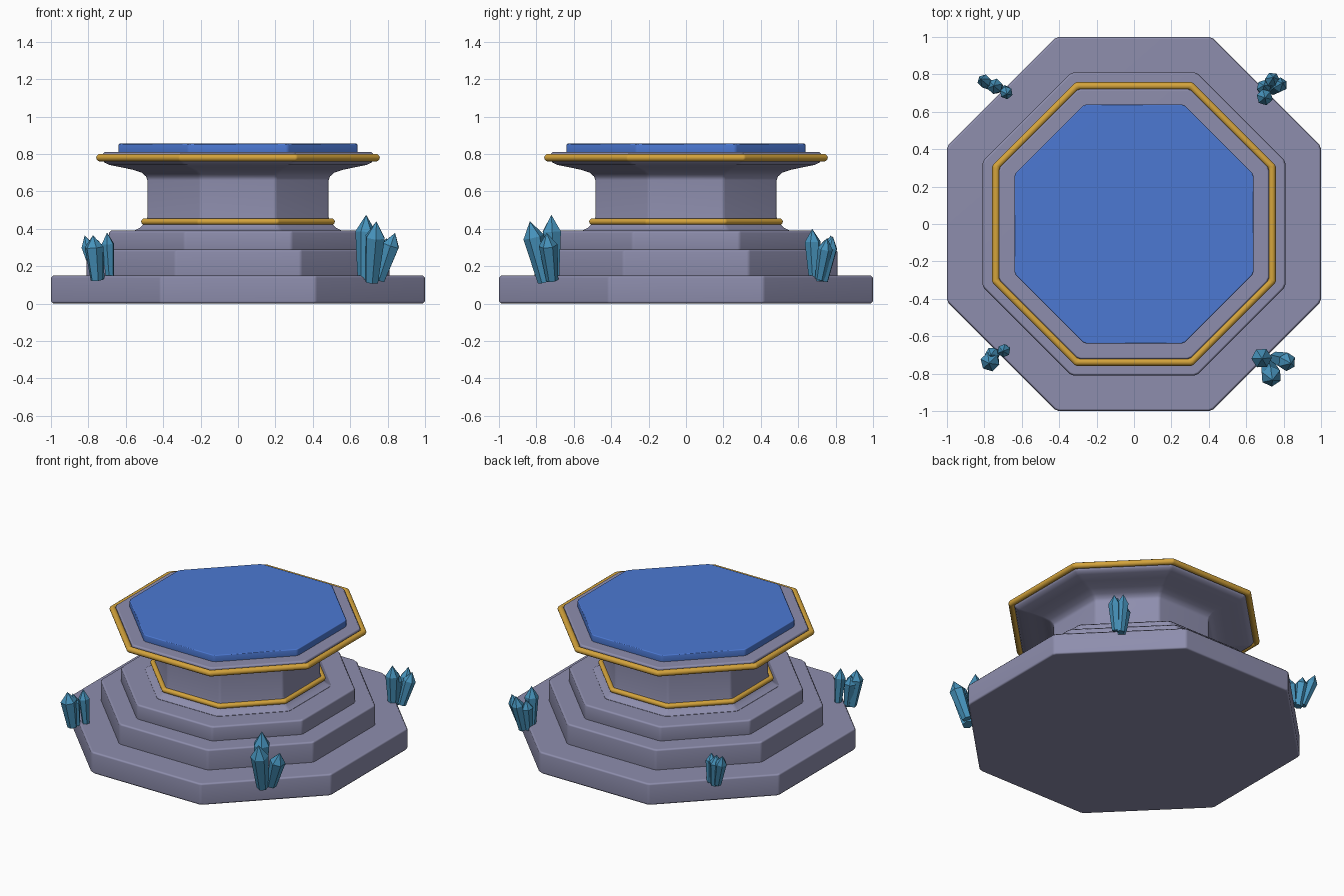
import bpy, bmesh, math
from mathutils import Vector

if "Cube" in bpy.data.objects:
    bpy.data.objects.remove(bpy.data.objects["Cube"])


def material(name, rgb):
    m = bpy.data.materials.new(name)
    m.diffuse_color = (*rgb, 1)
    m.use_nodes = True
    m.node_tree.nodes["Principled BSDF"].inputs["Base Color"].default_value = m.diffuse_color
    return m


STONE = material("lavender stone", (0.27, 0.27, 0.42))
GOLD = material("gold", (0.66, 0.37, 0.045))
BLUE = material("blue inlay", (0.072, 0.19, 0.65))
CRYSTAL = material("crystal blue", (0.062, 0.29, 0.50))


def finish(name, bm, mat, smooth):
    bmesh.ops.recalc_face_normals(bm, faces=bm.faces)
    me = bpy.data.meshes.new(name)
    bm.to_mesh(me)
    bm.free()
    me.materials.append(mat)
    ob = bpy.data.objects.new(name, me)
    bpy.context.collection.objects.link(ob)
    if smooth:
        bpy.ops.object.select_all(action='DESELECT')
        ob.select_set(True)
        bpy.context.view_layer.objects.active = ob
        bpy.ops.object.shade_smooth_by_angle(angle=math.radians(50))
        w = ob.modifiers.new("weighted normals", 'WEIGHTED_NORMAL')
        w.keep_sharp = True
    return ob


def octagon(bm, a, z, c):
    """Octagon with side distance a and corners softened by c."""
    pts = []
    h = a * math.tan(math.pi / 8) - c
    for k in range(8):
        t = k * math.pi / 4
        for s in (-h, h):
            pts.append(bm.verts.new((a * math.cos(t) - s * math.sin(t),
                                     a * math.sin(t) + s * math.cos(t), z)))
    return pts


def octagon_lathe(name, profile, mat, c=0.012, closed=False):
    bm = bmesh.new()
    rings = [octagon(bm, a, z, c) for a, z in profile]
    pairs = list(zip(rings, rings[1:]))
    if closed:
        pairs.append((rings[-1], rings[0]))
    else:
        bm.faces.new(rings[0])
        bm.faces.new(rings[-1])
    for lo, hi in pairs:
        n = len(lo)
        for i in range(n):
            j = (i + 1) % n
            bm.faces.new((lo[i], lo[j], hi[j], hi[i]))
    return finish(name, bm, mat, True)


def slab(name, a, z0, z1, mat, b):
    octagon_lathe(name, [(a - b, z0), (a, z0 + b), (a, z1 - b), (a - b, z1)], mat)


# stepped base
slab("base_step", 1.0, 0.0, 0.15, STONE, 0.012)
slab("middle_step", 0.81, 0.14, 0.29, STONE, 0.012)
slab("upper_step", 0.69, 0.28, 0.39, STONE, 0.012)

# pedestal column with curved foot and flared capital
octagon_lathe("column", [
    (0.55, 0.385), (0.55, 0.392), (0.525, 0.405), (0.505, 0.425), (0.485, 0.46),
    (0.485, 0.66), (0.492, 0.68), (0.515, 0.70), (0.56, 0.715), (0.63, 0.73),
    (0.69, 0.742), (0.715, 0.755), (0.722, 0.77), (0.722, 0.80), (0.712, 0.81)], STONE)

# blue top inlay
slab("top_inlay", 0.64, 0.80, 0.855, BLUE, 0.006)


# gold trim rings
def gold_ring(name, a, z, r):
    octagon_lathe(name, [(a + r * math.cos(i * math.pi / 5), z + r * math.sin(i * math.pi / 5))
                         for i in range(10)], GOLD, c=0.008, closed=True)


gold_ring("top_gold_trim", 0.738, 0.78, 0.02)
gold_ring("lower_gold_trim", 0.501, 0.438, 0.017)


# crystals: six-sided shards widening up to a pointed tip
def crystal(name, base, tip, r):
    base, tip = Vector(base), Vector(tip)
    axis = tip - base
    q = axis.to_track_quat('Z', 'Y')
    bm = bmesh.new()
    rings = []
    for f, rad in ((0.0, 0.65 * r), (0.74, r)):
        rings.append([bm.verts.new(base + axis * f + q @ Vector(
            (rad * math.cos(i * math.pi / 3 + 0.3), rad * math.sin(i * math.pi / 3 + 0.3), 0)))
            for i in range(6)])
    top = bm.verts.new(tip)
    bm.faces.new(rings[0])
    for i in range(6):
        j = (i + 1) % 6
        bm.faces.new((rings[0][i], rings[0][j], rings[1][j], rings[1][i]))
        bm.faces.new((rings[1][i], rings[1][j], top))
    finish(name, bm, CRYSTAL, False)


clusters = {
    "front_right": [
        ((0.675, -0.71, 0.13), (0.685, -0.72, 0.475), 0.055),
        ((0.715, -0.755, 0.115), (0.74, -0.835, 0.44), 0.057),
        ((0.755, -0.715, 0.125), (0.84, -0.745, 0.378), 0.05)],
    "front_left": [
        ((-0.755, -0.715, 0.125), (-0.775, -0.745, 0.365), 0.052),
        ((-0.74, -0.695, 0.13), (-0.765, -0.70, 0.34), 0.04),
        ((-0.685, -0.67, 0.14), (-0.70, -0.68, 0.38), 0.036)],
    "back_right": [
        ((0.695, 0.685, 0.13), (0.70, 0.675, 0.40), 0.044),
        ((0.695, 0.71, 0.12), (0.695, 0.74, 0.33), 0.04),
        ((0.725, 0.735, 0.12), (0.745, 0.785, 0.36), 0.04),
        ((0.745, 0.715, 0.13), (0.795, 0.755, 0.35), 0.04)],
    "back_left": [
        ((-0.755, 0.735, 0.14), (-0.82, 0.775, 0.365), 0.036),
        ((-0.725, 0.725, 0.125), (-0.75, 0.74, 0.34), 0.042),
        ((-0.69, 0.72, 0.13), (-0.68, 0.695, 0.32), 0.035)],
}
for place, shards in clusters.items():
    for n, (b, t, r) in enumerate(shards, 1):
        crystal(f"{place}_crystal_{n}", b, t, r)
